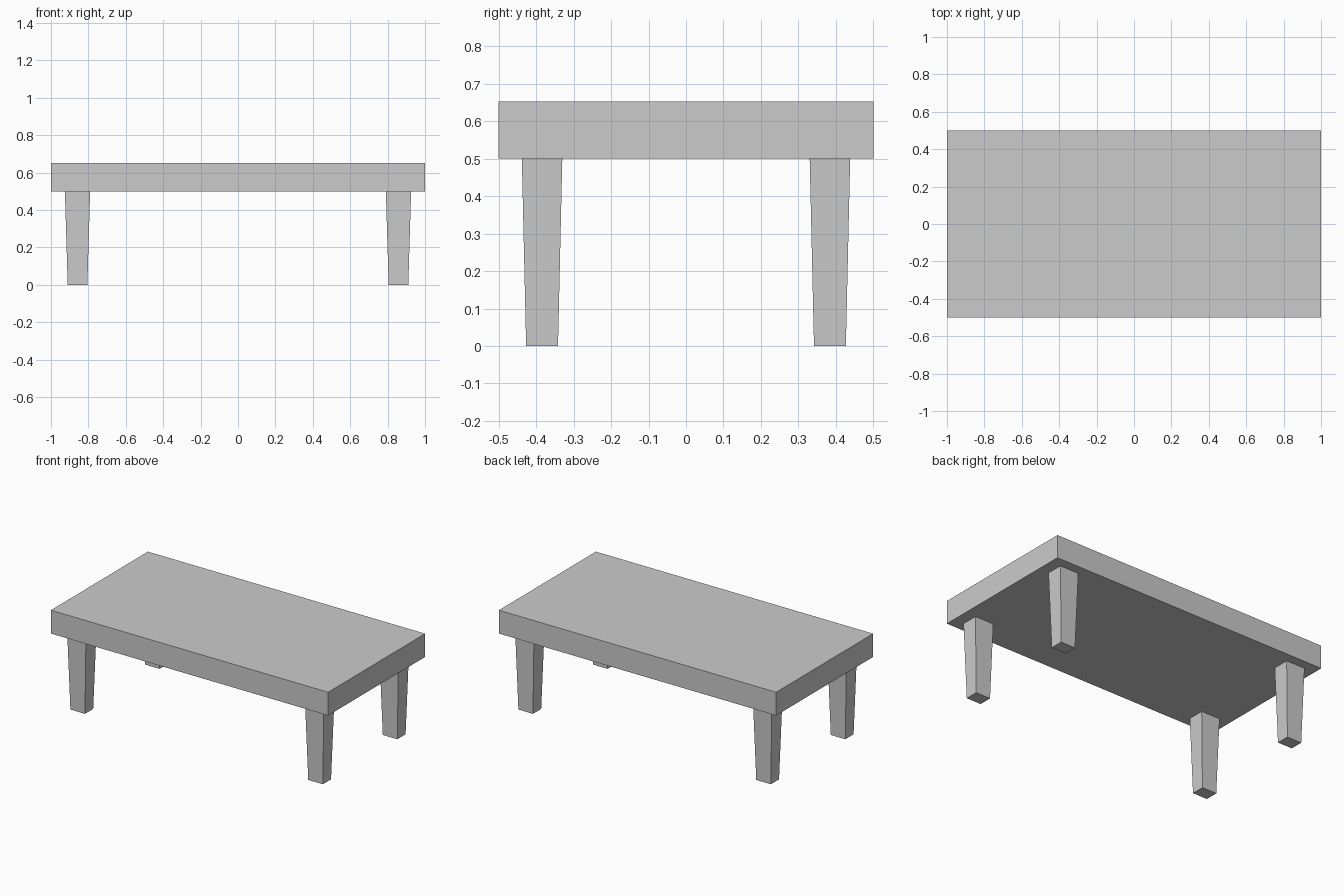
import bpy
import bmesh

cube = bpy.data.objects.get("Cube")
if cube:
    bpy.data.objects.remove(cube, do_unlink=True)

# Single plain grey
grey = bpy.data.materials.new("plain grey")
grey.use_nodes = True
color = (0.6, 0.6, 0.6, 1)
grey.diffuse_color = color
grey.node_tree.nodes["Principled BSDF"].inputs["Base Color"].default_value = color


def tapered_block(name, center, bottom, top, z0, z1):
    """Box whose bottom and top rectangles have their own sizes."""
    bm = bmesh.new()
    bmesh.ops.create_cube(bm, size=1)
    for v in bm.verts:
        size, z = (top, z1) if v.co.z > 0 else (bottom, z0)
        v.co = (center[0] + v.co.x * size[0], center[1] + v.co.y * size[1], z)
    mesh = bpy.data.meshes.new(name)
    bm.to_mesh(mesh)
    bm.free()
    mesh.materials.append(grey)
    obj = bpy.data.objects.new(name, mesh)
    bpy.context.collection.objects.link(obj)
    return obj


# Thick slab top
tapered_block("table_top", (0, 0), (2, 1), (2, 1), 0.5, 0.652)

# Four legs narrowing toward the floor
for side, sx in (("left", 1), ("right", -1)):
    for end, sy in (("front", -1), ("back", 1)):
        tapered_block(f"{end}_{side}_leg", (sx * 0.858, sy * 0.384),
                      (0.105, 0.085), (0.135, 0.108), 0, 0.5)
